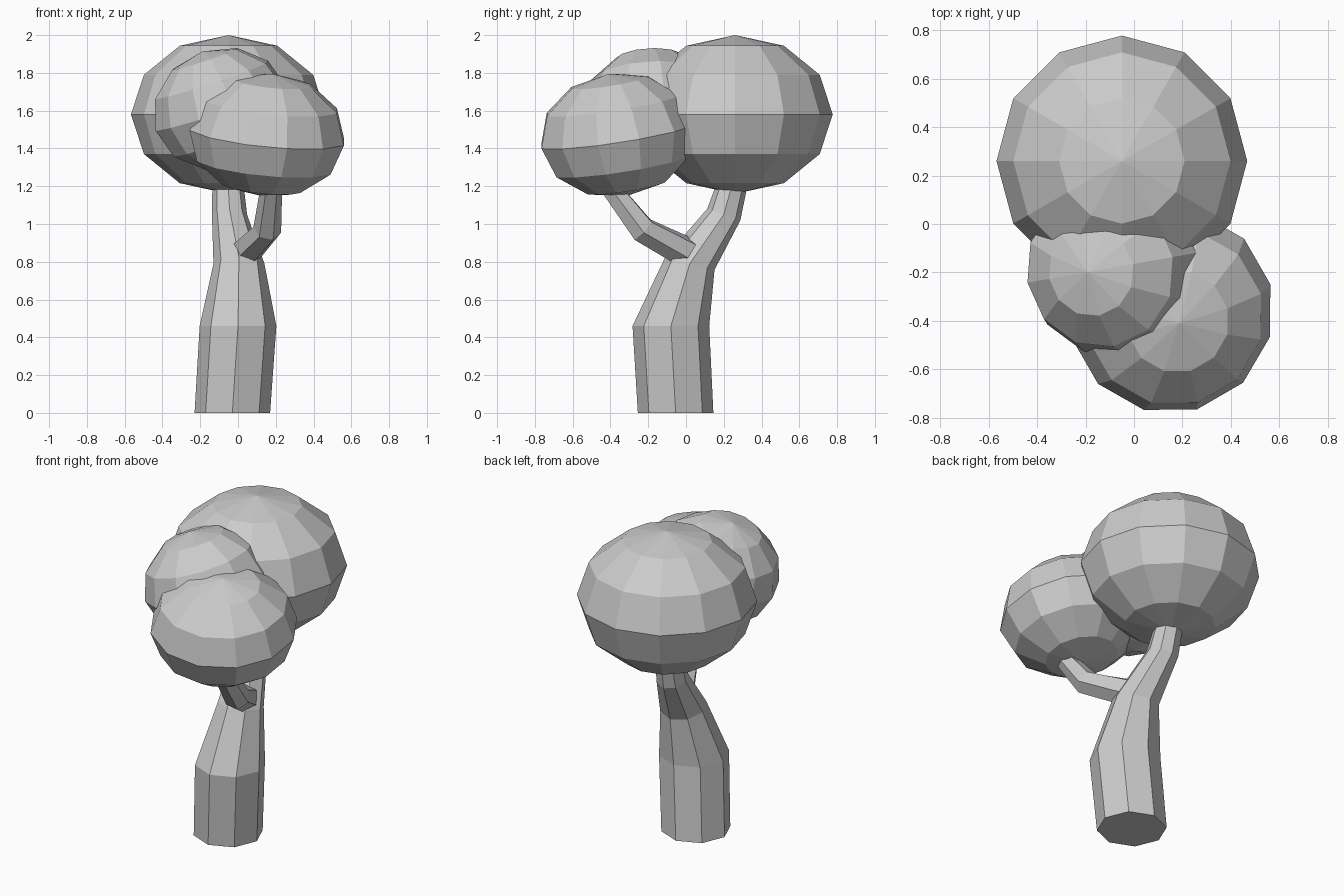
import bpy, bmesh
from math import cos, sin, tau, radians
from mathutils import Vector, Matrix

default = bpy.data.objects.get("Cube")
if default:
    bpy.data.objects.remove(default)

# One plain grey for the whole tree
grey = bpy.data.materials.new("plain_grey")
grey.use_nodes = True
colour = (0.6, 0.6, 0.6, 1)
grey.diffuse_color = colour
grey.node_tree.nodes["Principled BSDF"].inputs["Base Color"].default_value = colour

UP = Vector((0, 0, 1))


def finish(name, bm):
    """Turn a bmesh into a flat shaded object."""
    bmesh.ops.recalc_face_normals(bm, faces=bm.faces)
    mesh = bpy.data.meshes.new(name)
    bm.to_mesh(mesh)
    bm.free()
    mesh.materials.append(grey)
    obj = bpy.data.objects.new(name, mesh)
    bpy.context.collection.objects.link(obj)
    return obj


def limb(name, sides, rings):
    """Tapering tube through rings of (centre, radius, facing direction)."""
    bm = bmesh.new()
    loops = []
    for centre, radius, facing in rings:
        turn = UP.rotation_difference(Vector(facing))
        loops.append([bm.verts.new(Vector(centre) + turn @ Vector(
            (radius * cos(tau * i / sides), radius * sin(tau * i / sides), 0)))
            for i in range(sides)])
    for low, high in zip(loops, loops[1:]):
        for i in range(sides):
            j = (i + 1) % sides
            bm.faces.new((low[i], low[j], high[j], high[i]))
    bm.faces.new(loops[0])
    bm.faces.new(loops[-1])
    return finish(name, bm)


def crown(name, centre, radius, half_height, axis, spin):
    """Squashed low-poly ball leaning along an axis."""
    bm = bmesh.new()
    place = (Matrix.Translation(centre)
             @ UP.rotation_difference(Vector(axis)).to_matrix().to_4x4()
             @ Matrix.Rotation(radians(spin), 4, "Z")
             @ Matrix.Diagonal((radius, radius, half_height, 1)))
    bmesh.ops.create_uvsphere(bm, u_segments=12, v_segments=6, radius=1, matrix=place)
    return finish(name, bm)


# Bent trunk, leaning back towards the top
limb("trunk", 8, [
    ((-0.03, -0.055, 0), 0.2, UP),
    ((0, -0.08, 0.46), 0.203, UP),
    ((0.005, 0.02, 0.79), 0.135, (0, 0.25, 1)),
    ((-0.045, 0.2, 1.05), 0.093, (0, 0.35, 1)),
    ((-0.055, 0.255, 1.25), 0.08, UP)])

# Side branch reaching forward
limb("branch", 6, [
    ((0.04, 0, 0.85), 0.085, (0.4, -0.8, 0.5)),
    ((0.155, -0.23, 0.97), 0.075, (0.2, -0.7, 0.65)),
    ((0.18, -0.43, 1.23), 0.055, (0, -0.5, 0.8))])

# Foliage
crown("back_crown", (-0.05, 0.26, 1.58), 0.517, 0.42, UP, 0)
crown("front_left_crown", (0.153, -0.36, 1.472), 0.425, 0.328, (0.1, -0.155, 1), 15)
crown("front_right_crown", (-0.09, -0.18, 1.61), 0.37, 0.32, (-0.33, -0.06, 1), 10)
